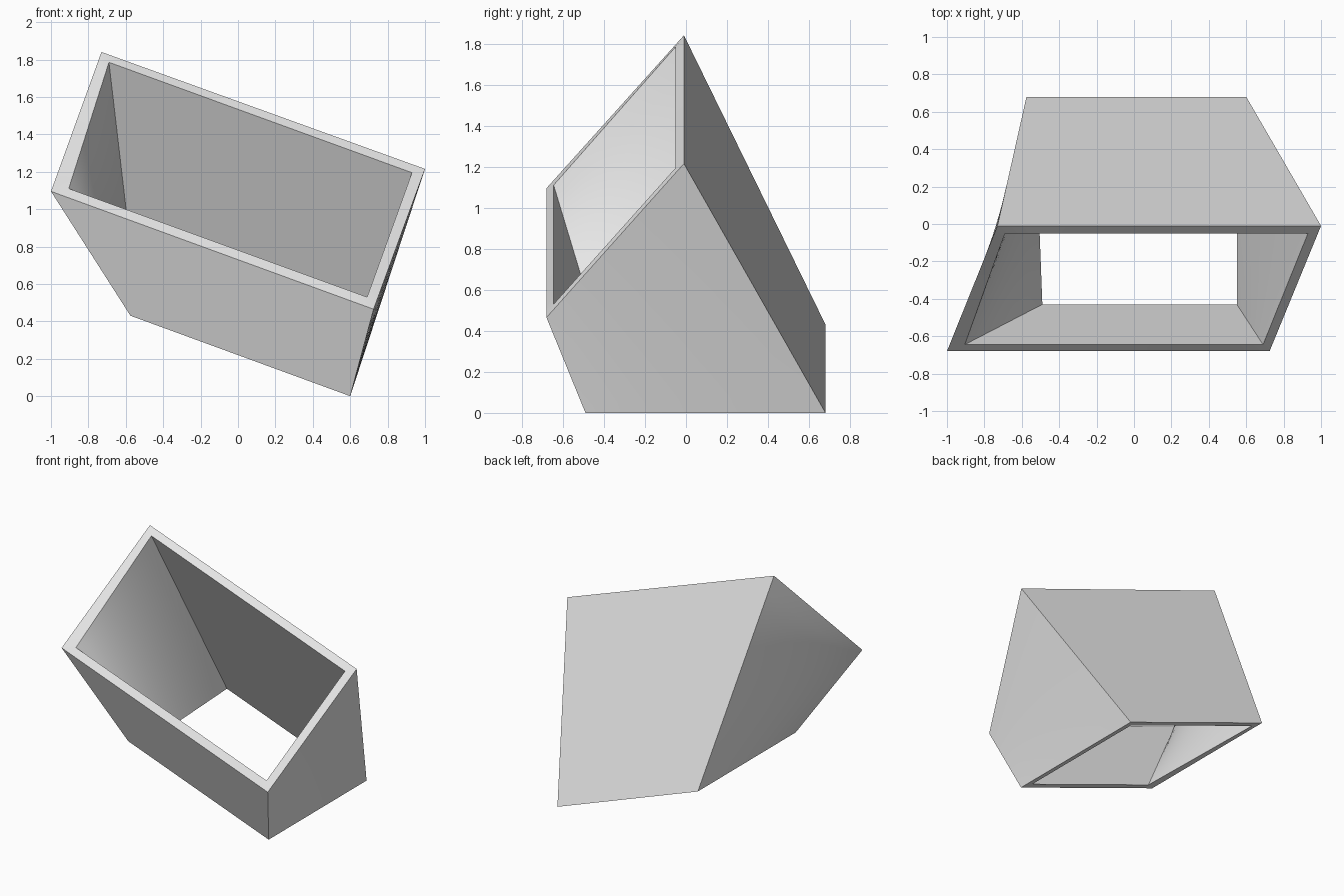
import bpy
import bmesh
from mathutils import Vector

cube = bpy.data.objects.get("Cube")
if cube:
    bpy.data.objects.remove(cube, do_unlink=True)

# Corner loops: back right, back left, front left, front right
top_outer = [(-0.73, -0.01, 1.84), (1.0, -0.01, 1.215), (0.725, -0.68, 0.465), (-1.0, -0.68, 1.095)]
top_inner = [(-0.69, -0.05, 1.785), (0.93, -0.05, 1.195), (0.69, -0.645, 0.53), (-0.905, -0.645, 1.11)]


def bottom_loop(points):
    """Put plan points on the sloping plane of the lower opening."""
    return [(x, y, (0.6 - x) * 0.366) for x, y in points]


bottom_outer = bottom_loop([(-0.575, 0.68), (0.6, 0.68), (0.6, -0.49), (-0.575, -0.49)])
bottom_inner = bottom_loop([(-0.53, 0.625), (0.55, 0.625), (0.55, -0.43), (-0.49, -0.43)])


def band(bm, loop_a, loop_b, along, across):
    """Join two four-cornered loops with ruled (possibly twisted) walls."""
    for i in range(4):
        a, b = Vector(loop_a[i]), Vector(loop_a[(i + 1) % 4])
        c, d = Vector(loop_b[i]), Vector(loop_b[(i + 1) % 4])
        grid = []
        for v in range(across + 1):
            start, end = a.lerp(c, v / across), b.lerp(d, v / across)
            grid.append([bm.verts.new(start.lerp(end, u / along)) for u in range(along + 1)])
        for low, high in zip(grid, grid[1:]):
            for u in range(along):
                bm.faces.new((low[u], low[u + 1], high[u + 1], high[u]))


# Skewed open tube: outer walls, inner walls and the two rims
bm = bmesh.new()
steps = 12
band(bm, top_outer, bottom_outer, steps, steps)
band(bm, top_inner, bottom_inner, steps, steps)
band(bm, top_outer, top_inner, steps, 1)
band(bm, bottom_outer, bottom_inner, steps, 1)
bmesh.ops.remove_doubles(bm, verts=bm.verts, dist=0.0001)
bmesh.ops.recalc_face_normals(bm, faces=bm.faces)
mesh = bpy.data.meshes.new("skewed_tube")
bm.to_mesh(mesh)
bm.free()
tube = bpy.data.objects.new("skewed_tube", mesh)
bpy.context.collection.objects.link(tube)

# Plain light grey
grey = bpy.data.materials.new("light_grey")
grey.use_nodes = True
colour = (0.8, 0.8, 0.8, 1.0)
grey.diffuse_color = colour
for node in grey.node_tree.nodes:
    if node.type == 'BSDF_PRINCIPLED':
        node.inputs["Base Color"].default_value = colour
mesh.materials.append(grey)

# Smooth the twisted walls, keep the corners crisp
bpy.ops.object.select_all(action='DESELECT')
tube.select_set(True)
bpy.context.view_layer.objects.active = tube
bpy.ops.object.shade_smooth_by_angle()
